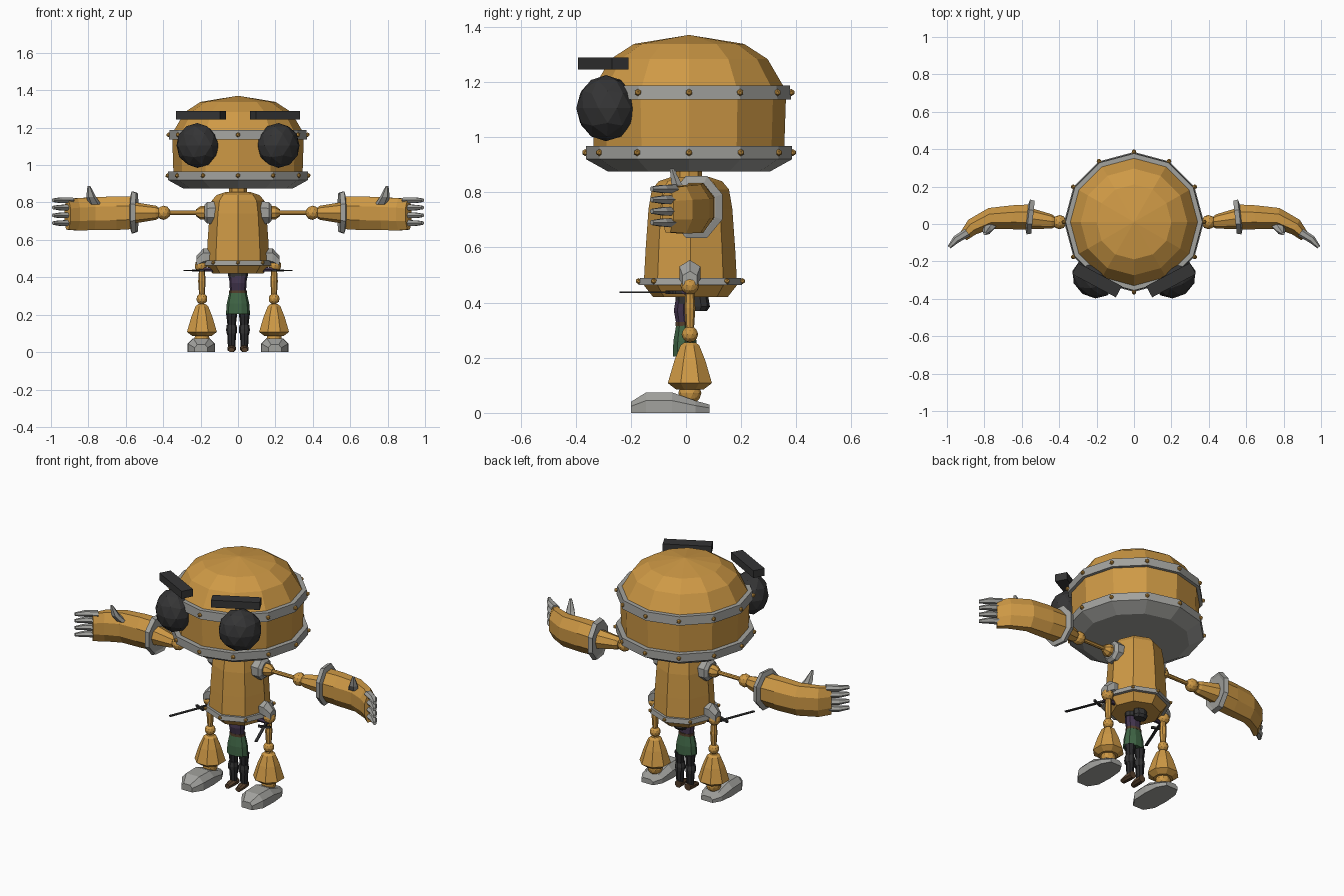
import bpy, bmesh
from math import pi, sin, cos, radians
from mathutils import Vector, Matrix

cube = bpy.data.objects.get("Cube")
if cube:
    bpy.data.objects.remove(cube, do_unlink=True)


def material(name, r, g, b):
    m = bpy.data.materials.new(name)
    m.use_nodes = True
    m.diffuse_color = (r, g, b, 1)
    bsdf = next(n for n in m.node_tree.nodes if n.type == 'BSDF_PRINCIPLED')
    bsdf.inputs["Base Color"].default_value = (r, g, b, 1)
    return m


BRASS = material("brass orange", .62, .32, .06)
STEEL = material("steel grey", .36, .36, .34)
BLACK = material("dark charcoal", .035, .035, .036)
GREEN = material("cloth green", .05, .13, .06)
PURPLE = material("dark purple", .055, .035, .075)
PANTS = material("trouser black", .022, .022, .024)
BROWN = material("leather brown", .09, .05, .025)


def finish(name, bm, mat):
    bmesh.ops.recalc_face_normals(bm, faces=bm.faces)
    me = bpy.data.meshes.new(name)
    bm.to_mesh(me)
    bm.free()
    me.materials.append(mat)
    ob = bpy.data.objects.new(name, me)
    bpy.context.collection.objects.link(ob)
    return ob


AXES = {'x': (Vector((0, 1, 0)), Vector((0, 0, 1))),
        'y': (Vector((1, 0, 0)), Vector((0, 0, 1))),
        'z': (Vector((1, 0, 0)), Vector((0, 1, 0)))}


def loft(name, sections, mat, sides=8, axis='z', side=1, flat=False):
    """Skin rings given as (x, y, z, half width, half height, yaw degrees)."""
    bm = bmesh.new()
    rings = []
    # flat puts faces, not corners, on the axes
    phase = pi / sides if flat else 0
    grow = 1 / cos(phase)
    for x, y, z, a, b, *yaw in sections:
        turn = Matrix.Rotation(radians(yaw[0] if yaw else 0), 3, 'Z')
        u, v = (turn @ d for d in AXES[axis])
        ring = []
        for i in range(sides):
            t = 2 * pi * i / sides + phase
            p = Vector((x, y, z)) + (u * a * cos(t) + v * b * sin(t)) * grow
            ring.append(bm.verts.new((p.x * side, p.y, p.z)))
        rings.append(ring)
    for lo, hi in zip(rings, rings[1:]):
        for i in range(sides):
            j = (i + 1) % sides
            bm.faces.new((lo[i], lo[j], hi[j], hi[i]))
    bm.faces.new(rings[0])
    bm.faces.new(rings[-1])
    return finish(name, bm, mat)


def turned(name, profile, mat, sides, x=0, y=0, side=1, flat=False):
    return loft(name, [(x, y, z, r, r) for z, r in profile], mat, sides, 'z', side, flat)


def ball(name, loc, r, mat, detail=2):
    bm = bmesh.new()
    bmesh.ops.create_icosphere(bm, subdivisions=detail, radius=r)
    ob = finish(name, bm, mat)
    ob.location = loc
    return ob


def rivets(name, z, r, y, count, size):
    bm = bmesh.new()
    for i in range(count):
        t = 2 * pi * i / count
        place = Matrix.Translation((r * cos(t), y + r * sin(t), z))
        bmesh.ops.create_icosphere(bm, subdivisions=1, radius=size, matrix=place)
    return finish(name, bm, BRASS)


def box(name, loc, size, yaw, mat):
    bm = bmesh.new()
    bmesh.ops.create_cube(bm, size=1, matrix=Matrix.Diagonal((*size, 1)))
    ob = finish(name, bm, mat)
    ob.location = loc
    ob.rotation_euler.z = radians(yaw)
    return ob


# Head
HY = .011
turned("head_shell", [(.95, .345), (1.16, .352), (1.18, .345), (1.283, .285),
                      (1.338, .2), (1.37, .004)], BRASS, 12, y=HY)
turned("head_base", [(.876, .295), (.92, .374), (.967, .374), (.967, .34)], STEEL, 12, y=HY)
turned("head_band", [(1.137, .34), (1.137, .37), (1.188, .366), (1.188, .33)], STEEL, 12, y=HY)
rivets("head_base_rivets", .944, .376, HY, 12, .013)
rivets("head_band_rivets", 1.162, .371, HY, 12, .013)
turned("neck", [(.82, .047), (.885, .047)], BRASS, 8, y=HY)

# Torso
BY = .016
turned("torso", [(.42, .135), (.467, .172), (.49, .168), (.6, .162), (.74, .152),
                 (.81, .14), (.84, .115), (.855, .07)], BRASS, 8, y=BY)
turned("waist_band", [(.463, .165), (.463, .188), (.49, .183), (.49, .16)], STEEL, 8, y=BY)
rivets("waist_rivets", .478, .188, BY, 8, .011)

for s, tag in ((1, "left_"), (-1, "right_")):
    # Eyes and brows
    eye = ball(tag + "eye", (s * .217, -.29, 1.105), .12, BLACK)
    eye.scale = (1, .85, 1)
    eye.rotation_euler.z = s * radians(35)
    box(tag + "brow", (s * .198, -.3, 1.267), (.265, .068, .044), s * 28, BLACK)

    # Shoulder and upper arm
    AZ = .745
    loft(tag + "shoulder_socket", [(.12, .01, AZ, .06, .06), (.165, .01, AZ, .058, .058),
                                   (.18, .01, AZ, .042, .042)], STEEL, 8, 'x', s, True)
    loft(tag + "shoulder_joint", [(.16, .01, AZ, .036, .036), (.2, .01, AZ, .036, .036),
                                  (.225, .01, AZ, .018, .018)], BRASS, 8, 'x', s)
    loft(tag + "upper_arm", [(.2, .01, AZ, .012, .012), (.38, .01, AZ, .012, .012)],
         BRASS, 8, 'x', s)
    ball(tag + "elbow", (s * .398, .01, AZ), .038, BRASS)

    # Forearm, cuff and hand
    loft(tag + "forearm", [(.425, .012, AZ, .03, .03), (.44, .014, AZ, .038, .038),
                           (.56, .03, AZ, .058, .058)], BRASS, 8, 'x', s)
    loft(tag + "cuff", [(.545, .036, .747, .07, .09, 6), (.54, .036, .747, .088, .104, 6),
                        (.565, .038, .747, .094, .112, 6), (.572, .038, .747, .07, .09, 6)],
         STEEL, 8, 'x', s, True)
    loft(tag + "gauntlet", [(.55, .037, .745, .068, .086, 3), (.65, .036, .743, .064, .09, 0),
                            (.77, .03, .74, .056, .088, -8), (.865, -.016, .737, .044, .086, -28),
                            (.912, -.066, .735, .027, .08, -38)], BRASS, 8, 'x', s, True)
    for i, z in enumerate((.812, .773, .731, .69)):
        loft(f"{tag}finger_{i + 1}", [(.89, -.045, z, .024, .018, -38),
                                      (.95, -.082, z, .021, .017, -42),
                                      (.988, -.124, z, .01, .01, -50)], STEEL, 6, 'x', s)
    loft(tag + "thumb", [(.765, -.005, .79, .034, .026), (.785, -.034, .83, .026, .022),
                         (.797, -.052, .887, .008, .008)], STEEL, 6, 'z', s)

    # Hip and thigh
    LX = .193
    loft(tag + "hip_socket", [(.14, .014, .51, .034, .036), (.185, .014, .508, .038, .04),
                              (.222, .014, .482, .026, .028)], STEEL, 6, 'x', s, True)
    ball(tag + "hip_joint", (s * .198, .014, .462), .034, BRASS)
    turned(tag + "thigh", [(.29, .014), (.38, .02), (.46, .014)], BRASS, 8, LX, .014, s)
    ball(tag + "knee", (s * LX, .014, .285), .03, BRASS)

    # Shin, ankle and foot
    turned(tag + "shin", [(.085, .05), (.108, .08), (.19, .056), (.245, .034), (.256, .02)],
           BRASS, 8, LX, .014, s, True)
    ball(tag + "ankle", (s * LX, .014, .072), .042, BRASS)
    bm = bmesh.new()
    rows = []
    # foot rows: distance back, half width, height
    for y, w, h in ((-.2, .035, .04), (-.145, .07, .074), (-.05, .074, .074),
                    (.035, .066, .044), (.085, .038, .03)):
        cs = [(-w, 0), (-w, h * .6), (-w * .6, h), (w * .6, h), (w, h * .6), (w, 0)]
        rows.append([bm.verts.new((s * (.197 + x), y, z)) for x, z in cs])
    for a, b in zip(rows, rows[1:]):
        for i in range(6):
            j = (i + 1) % 6
            bm.faces.new((a[i], a[j], b[j], b[i]))
    bm.faces.new(rows[0])
    bm.faces.new(rows[-1])
    finish(tag + "foot", bm, STEEL)

    # Small pilot: leg, boot, arm and dagger
    turned(tag + "pilot_leg", [(.03, .02), (.1, .024), (.13, .021), (.21, .03)], PANTS, 8,
           .034, .008, s)
    turned(tag + "pilot_knee_guard", [(.1, .027), (.12, .03), (.145, .026)], BLACK, 8,
           .034, .004, s)
    loft(tag + "pilot_boot", [(.036, -.05, .012, .016, .012), (.034, -.01, .018, .022, .018),
                              (.032, .03, .02, .02, .02)], BROWN, 8, 'y', s, True)
    loft(tag + "pilot_arm", [(.04, .0, .445, .02, .02), (.15, .0, .442, .014, .014),
                             (.205, -.005, .44, .012, .01)], PURPLE, 6, 'x', s)
    box(tag + "dagger_grip", (s * .2, -.025, .437), (.012, .07, .012), s * 22, BLACK)
    box(tag + "dagger_guard", (s * .212, -.055, .437), (.07, .012, .012), s * 22, BLACK)
    box(tag + "dagger_blade", (s * .247, -.145, .437), (.016, .2, .005), s * 22, BLACK)

# Small pilot: body, skirt and pouch
loft("pilot_skirt", [(0, -.004, .205, .064, .046), (0, -.004, .26, .06, .044),
                     (0, -.004, .325, .045, .032)], GREEN, 10)
loft("pilot_torso", [(0, -.004, .31, .042, .03), (0, -.01, .37, .046, .036),
                     (0, -.006, .43, .05, .03)], PURPLE, 10)
loft("pilot_collar", [(0, -.004, .395, .051, .036), (0, -.004, .43, .054, .036)], BLACK, 10)
loft("pilot_belt", [(0, -.004, .315, .047, .035), (0, -.004, .33, .047, .035)], BROWN, 10)
loft("pilot_pouch", [(0, .05, .37, .035, .026), (0, .055, .385, .042, .032),
                     (0, .05, .425, .04, .03)], BLACK, 8)
